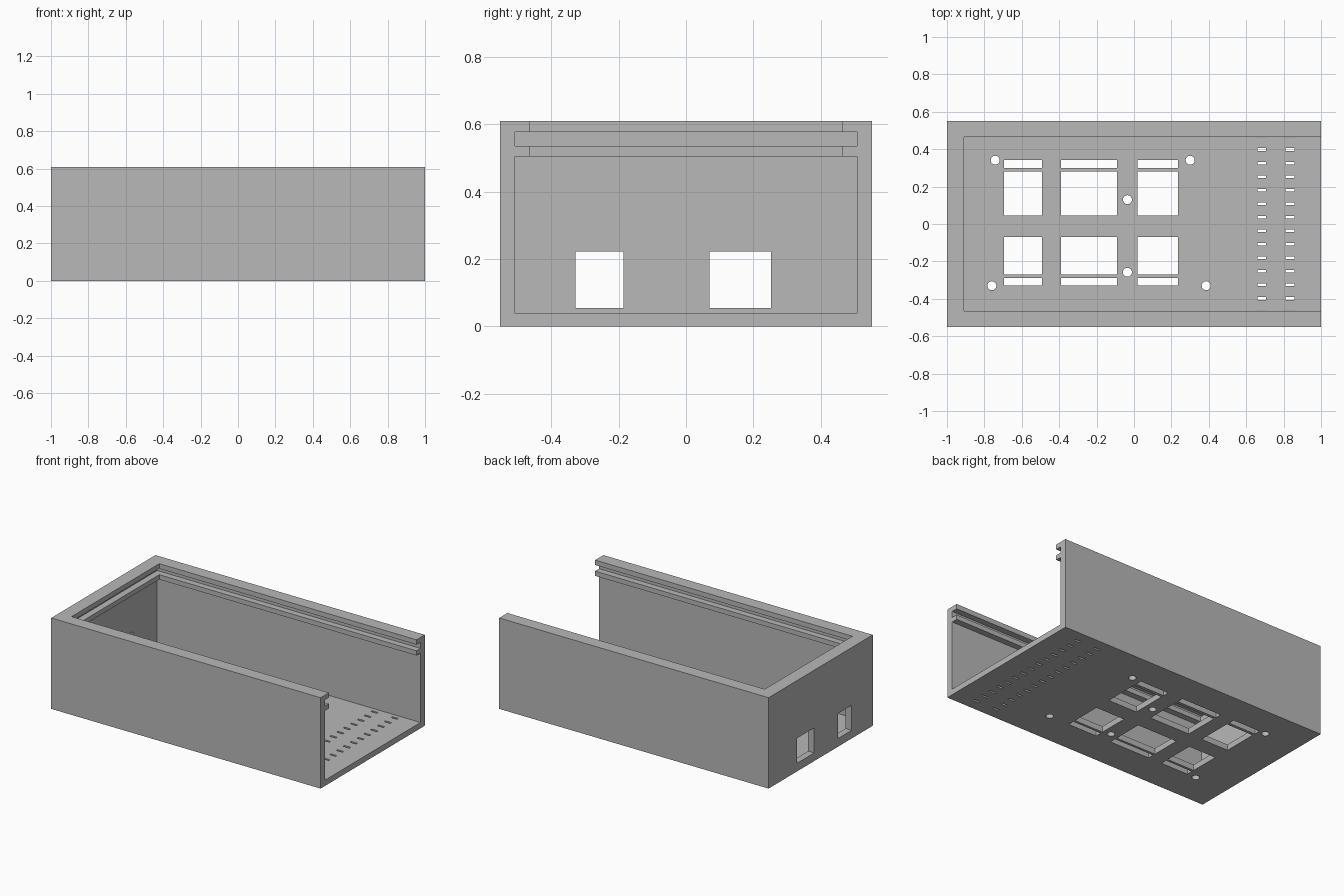
import bpy
import bmesh
from mathutils import Matrix, Vector

old = bpy.data.objects.get("Cube")
if old:
    bpy.data.objects.remove(old, do_unlink=True)

GREY = (0.48, 0.48, 0.48, 1)
grey = bpy.data.materials.new("plain grey")
grey.use_nodes = True
grey.diffuse_color = GREY
grey.node_tree.nodes["Principled BSDF"].inputs["Base Color"].default_value = GREY

# Main dimensions
HALF_X, HALF_Y, HEIGHT = 1.0, 0.552, 0.61
WALL, LIP, FLOOR = 0.045, 0.087, 0.039
OUT = 1.2  # cutters run out past the open end


def add_box(bm, x, y, z):
    size = Vector((x[1] - x[0], y[1] - y[0], z[1] - z[0]))
    centre = Vector((x[0] + x[1], y[0] + y[1], z[0] + z[1])) / 2
    bmesh.ops.create_cube(bm, size=1, matrix=Matrix.Translation(centre) @ Matrix.Diagonal(size).to_4x4())


def add_hole(bm, x, y, radius):
    bmesh.ops.create_cone(bm, cap_ends=True, segments=32, radius1=radius, radius2=radius,
                          depth=0.3, matrix=Matrix.Translation((x, y, 0)))


def make_object(name, bm):
    mesh = bpy.data.meshes.new(name)
    bm.to_mesh(mesh)
    bm.free()
    mesh.materials.append(grey)
    obj = bpy.data.objects.new(name, mesh)
    bpy.context.collection.objects.link(obj)
    return obj


def cut(target, name, bm):
    cutter = make_object(name, bm)
    cutter.hide_render = True
    mod = target.modifiers.new(name, "BOOLEAN")
    mod.operation, mod.solver, mod.object = "DIFFERENCE", "EXACT", cutter
    bpy.context.view_layer.objects.active = target
    bpy.ops.object.modifier_apply(modifier=mod.name)
    bpy.data.objects.remove(cutter, do_unlink=True)


# Solid block of the enclosure
bm = bmesh.new()
add_box(bm, (-HALF_X, HALF_X), (-HALF_Y, HALF_Y), (0, HEIGHT))
case = make_object("enclosure_tray", bm)

# Cavity, lid groove and the narrower opening between the rails
inner_y, lip_y = HALF_Y - WALL, HALF_Y - LIP
for name, inset, half, z in (("cavity", WALL, inner_y, (FLOOR, 0.504)),
                             ("lid_groove", WALL, inner_y, (0.536, 0.577)),
                             ("top_opening", LIP + 0.003, lip_y, (0.3, 0.8))):
    bm = bmesh.new()
    add_box(bm, (-HALF_X + inset, OUT), (-half, half), z)
    cut(case, name, bm)

# Connector windows in the closed end
bm = bmesh.new()
for y in ((-0.328, -0.186), (0.069, 0.252)):
    add_box(bm, (-1.1, -0.85), y, (0.055, 0.223))
cut(case, "end_windows", bm)

# Floor openings: each a window with a thin slot beside it
bm = bmesh.new()
for x in ((-0.695, -0.492), (-0.391, -0.092), (0.02, 0.235)):
    for y in ((0.045, 0.28), (0.3, 0.343), (-0.271, -0.07), (-0.33, -0.288)):
        add_box(bm, x, y, (-0.1, 0.2))

# Screw holes
for x, y in ((-0.742, 0.341), (0.3, 0.341), (-0.76, -0.33), (0.386, -0.33),
             (-0.035, 0.13), (-0.035, -0.258)):
    add_hole(bm, x, y, 0.024)

# Two rows of vent slots
for x in (0.684, 0.834):
    for i in range(14):
        y = (i - 6.5) * 0.0724
        add_box(bm, (x - 0.023, x + 0.023), (y - 0.007, y + 0.007), (-0.1, 0.2))
cut(case, "floor_openings", bm)
